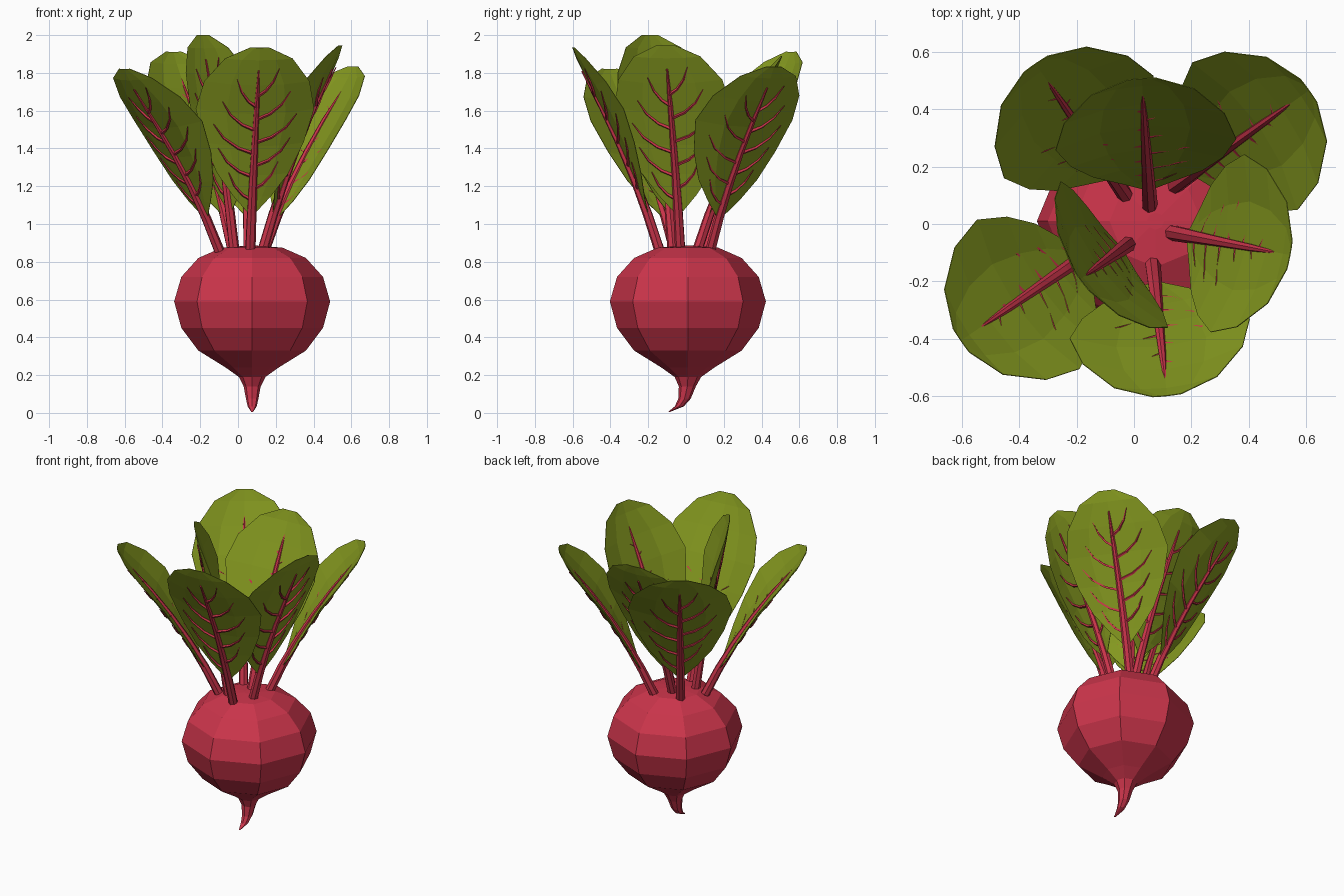
import bpy, bmesh, math
from mathutils import Vector

if "Cube" in bpy.data.objects:
    bpy.data.objects.remove(bpy.data.objects["Cube"])


def material(name, color):
    m = bpy.data.materials.new(name)
    m.diffuse_color = (*color, 1)
    m.use_nodes = True
    m.node_tree.nodes["Principled BSDF"].inputs["Base Color"].default_value = m.diffuse_color
    return m


RED = material("beet_red", (0.60, 0.035, 0.07))
GREEN = material("leaf_green", (0.235, 0.32, 0.014))


def make_object(name, bm, mat):
    bmesh.ops.recalc_face_normals(bm, faces=bm.faces)
    me = bpy.data.meshes.new(name)
    bm.to_mesh(me)
    bm.free()
    me.materials.append(mat)
    ob = bpy.data.objects.new(name, me)
    bpy.context.collection.objects.link(ob)
    return ob


def skin(bm, rings, cap=True):
    """Bridge a list of closed vertex rings."""
    n = len(rings[0])
    for a, b in zip(rings, rings[1:]):
        for i in range(n):
            j = (i + 1) % n
            bm.faces.new((a[i], a[j], b[j], b[i]))
    if cap:
        bm.faces.new(rings[0])
        bm.faces.new(rings[-1])


def tube(bm, pts, radii, sides):
    """Tapered tube along a path."""
    rings = []
    for i, (p, r) in enumerate(zip(pts, radii)):
        d = (pts[min(i + 1, len(pts) - 1)] - pts[max(i - 1, 0)]).normalized()
        a = d.cross(Vector((0.31, 0.87, 0.12))).normalized()
        b = d.cross(a)
        rings.append([bm.verts.new(p + r * (a * math.cos(k * math.tau / sides) +
                                            b * math.sin(k * math.tau / sides)))
                      for k in range(sides)])
    skin(bm, rings)


# Beet root: eight-sided bulb with a bent tap root (y centre, z, radius)
profile = [(0.01, 0.885, 0.03), (0.01, 0.875, 0.16), (0.01, 0.82, 0.285),
           (0.01, 0.72, 0.375), (0.01, 0.59, 0.413), (0.01, 0.45, 0.375),
           (0.01, 0.33, 0.285), (0.01, 0.24, 0.14), (0.01, 0.19, 0.07),
           (0.007, 0.14, 0.045), (-0.008, 0.075, 0.033),
           (-0.035, 0.035, 0.024), (-0.09, 0.005, 0.005)]
bm = bmesh.new()
skin(bm, [[bm.verts.new((0.075 + r * math.cos(k * math.pi / 4),
                         y + r * math.sin(k * math.pi / 4), z)) for k in range(8)]
          for y, z, r in profile])
make_object("beet_root", bm, RED)

# Leaf blade outline: position along the rib, half width
OUTLINE = [(0.2, 0.012), (0.3, 0.1), (0.42, 0.19), (0.58, 0.265), (0.76, 0.315),
           (0.92, 0.28), (1.06, 0.18), (1.13, 0.05)]


def leaf(name, base, tip):
    b, p = Vector(base), Vector(tip)
    out = Vector((p.x - b.x, p.y - b.y, 0))
    side = Vector((-out.y, out.x, 0)).normalized()
    inward = side.cross(p - b).normalized()
    if inward.dot(out) > 0:
        inward.negate()

    def surface(t, w):
        lean = 0.7 * t * (1 - t) + t * t if t < 1 else 1 + 0.9 * (t - 1)
        c = b + out * lean + Vector((0, 0, (p.z - b.z) * t))
        return c + side * w + inward * 0.065 * (w / 0.3) ** 2

    # Cupped blade, a thin sheet
    bm = bmesh.new()
    rows = [[bm.verts.new(surface(t, w * k / 2)) for k in range(-2, 3)]
            for t, w in OUTLINE]
    for r0, r1 in zip(rows, rows[1:]):
        for k in range(4):
            bm.faces.new((r0[k], r0[k + 1], r1[k + 1], r1[k]))
    blade = make_object(name + "_blade", bm, GREEN)
    mod = blade.modifiers.new("thickness", 'SOLIDIFY')
    mod.thickness = 0.003
    mod.offset = 0

    # Stalk, midrib and side veins
    bm = bmesh.new()
    ts = [0, 0.2, 0.4, 0.6, 0.8, 1.0]
    tube(bm, [surface(t, 0) for t in ts],
         [0.028, 0.026, 0.022, 0.018, 0.014, 0.005], 7)
    shift = -inward * 0.004
    for i in range(5):
        for s in (-1, 1):
            t0 = 0.31 + 0.13 * i + 0.03 * s
            reach = (0.13, 0.19, 0.22, 0.18, 0.11)[i]
            path = [surface(t0 + dt, s * reach * f) + shift
                    for f, dt in ((0, 0), (0.4, 0.03), (0.75, 0.08), (1, 0.15))]
            tube(bm, path, [0.01, 0.008, 0.006, 0.002], 4)
    make_object(name + "_stalk", bm, RED)


# Seven leaves: stalk base and midrib tip
leaf("back_leaf", (0.055, 0.06, 0.86), (0.03, 0.46, 1.77))
leaf("back_right_leaf", (0.14, 0.13, 0.86), (0.56, 0.43, 1.72))
leaf("right_leaf", (0.13, -0.03, 0.86), (0.5, -0.1, 1.82))
leaf("front_leaf", (0.065, -0.14, 0.86), (0.11, -0.55, 1.81))
leaf("inner_leaf", (-0.02, -0.07, 0.86), (-0.17, -0.18, 1.87))
leaf("left_leaf", (-0.1, -0.06, 0.86), (-0.55, -0.37, 1.71))
leaf("back_left_leaf", (-0.03, 0.1, 0.86), (-0.31, 0.51, 1.79))
